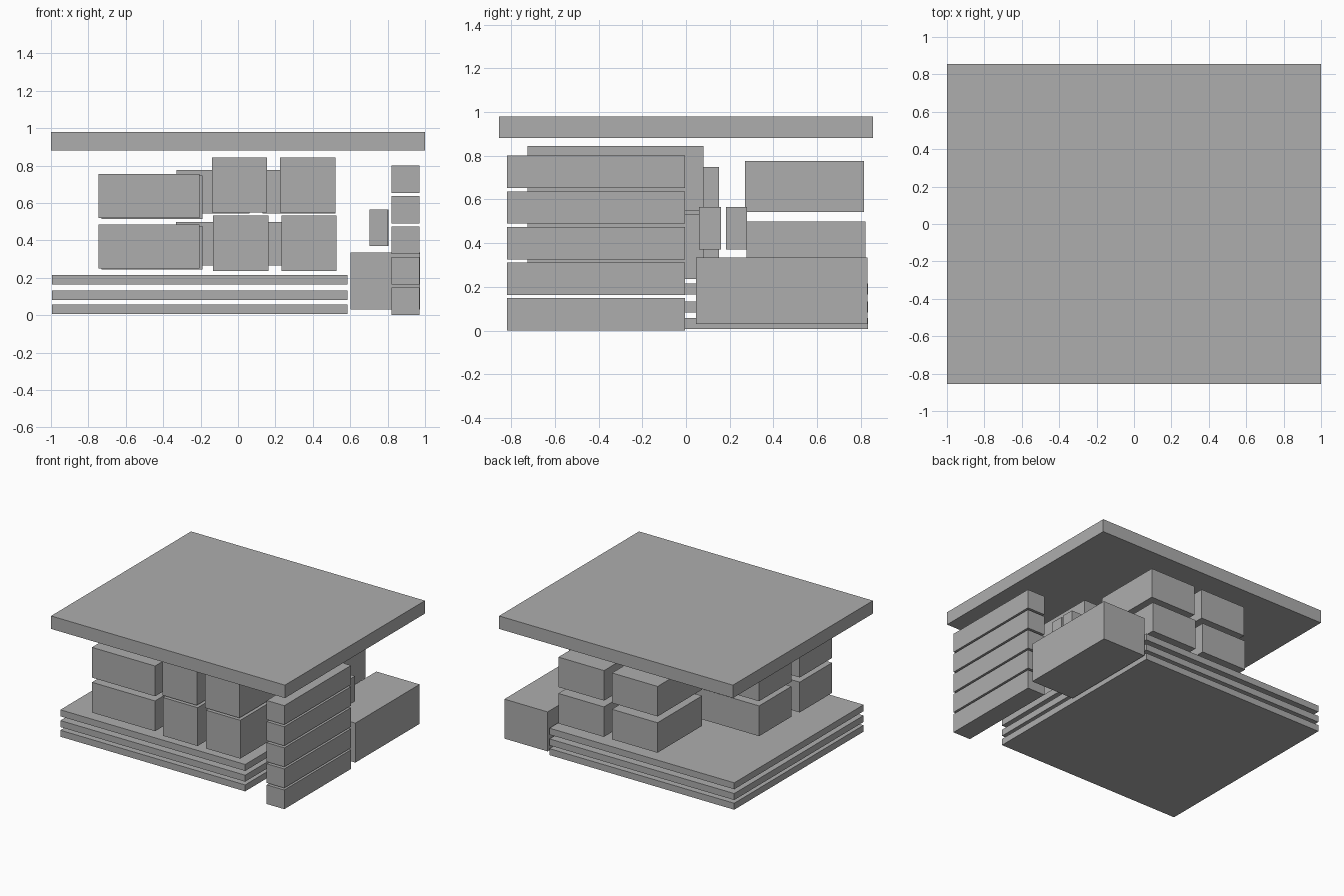
import bpy

cube = bpy.data.objects.get("Cube")
if cube:
    bpy.data.objects.remove(cube, do_unlink=True)

# One plain grey for every part
grey = bpy.data.materials.new("plain_grey")
grey.use_nodes = True
colour = (0.42, 0.42, 0.42, 1)
grey.diffuse_color = colour
grey.node_tree.nodes["Principled BSDF"].inputs["Base Color"].default_value = colour


def box(name, corner, size):
    """Add a box from its lowest corner and its size."""
    centre = [c + s / 2 for c, s in zip(corner, size)]
    bpy.ops.mesh.primitive_cube_add(size=1, location=centre)
    ob = bpy.context.object
    ob.name = ob.data.name = name
    ob.scale = size
    bpy.ops.object.transform_apply(location=False, rotation=False, scale=True)
    ob.data.materials.append(grey)
    return ob


# Wide top board
box("top_board", (-1, -0.855, 0.88), (2, 1.71, 0.1))

# Three thin base boards
for i, z in enumerate((0.007, 0.082, 0.165)):
    box(f"base_board_{i + 1}", (-0.995, -0.748, z), (1.58, 1.58, 0.05))

# Stack of long beams on the left side
for i in range(5):
    box(f"side_beam_{i + 1}", (0.82, -0.82, 0.163 * i), (0.15, 0.815, 0.148))

# Large box at the back corner, with two small blocks over it
box("corner_box", (0.602, 0.045, 0.03), (0.37, 0.785, 0.305))
box("small_block_front", (0.702, 0.06, 0.37), (0.1, 0.1, 0.195))
box("small_block_back", (0.705, 0.183, 0.37), (0.1, 0.097, 0.195))

# Two layers of stacked blocks
for layer, shift, tall_z, wide_z, rear_z in (
        ("lower", 0.007, 0.236, 0.25, 0.266),
        ("upper", 0, 0.548, 0.52, 0.543)):
    # Deep square blocks at the front
    for side, x in (("right", -0.14), ("left", 0.225)):
        box(f"{layer}_deep_block_{side}", (x + shift, -0.725, tall_z),
            (0.295, 0.805, 0.296))
    # Wide blocks along the right side
    box(f"{layer}_wide_block_front", (-0.745, -0.72, wide_z), (0.54, 0.395, 0.234))
    box(f"{layer}_wide_block_back", (-0.73, -0.245, wide_z - 0.006), (0.54, 0.395, 0.234))
    # Blocks at the back
    for side, x in (("right", -0.328), ("left", 0.13)):
        box(f"{layer}_rear_block_{side}", (x - shift / 2, 0.27 + shift, rear_z),
            (0.39, 0.545, 0.232))
